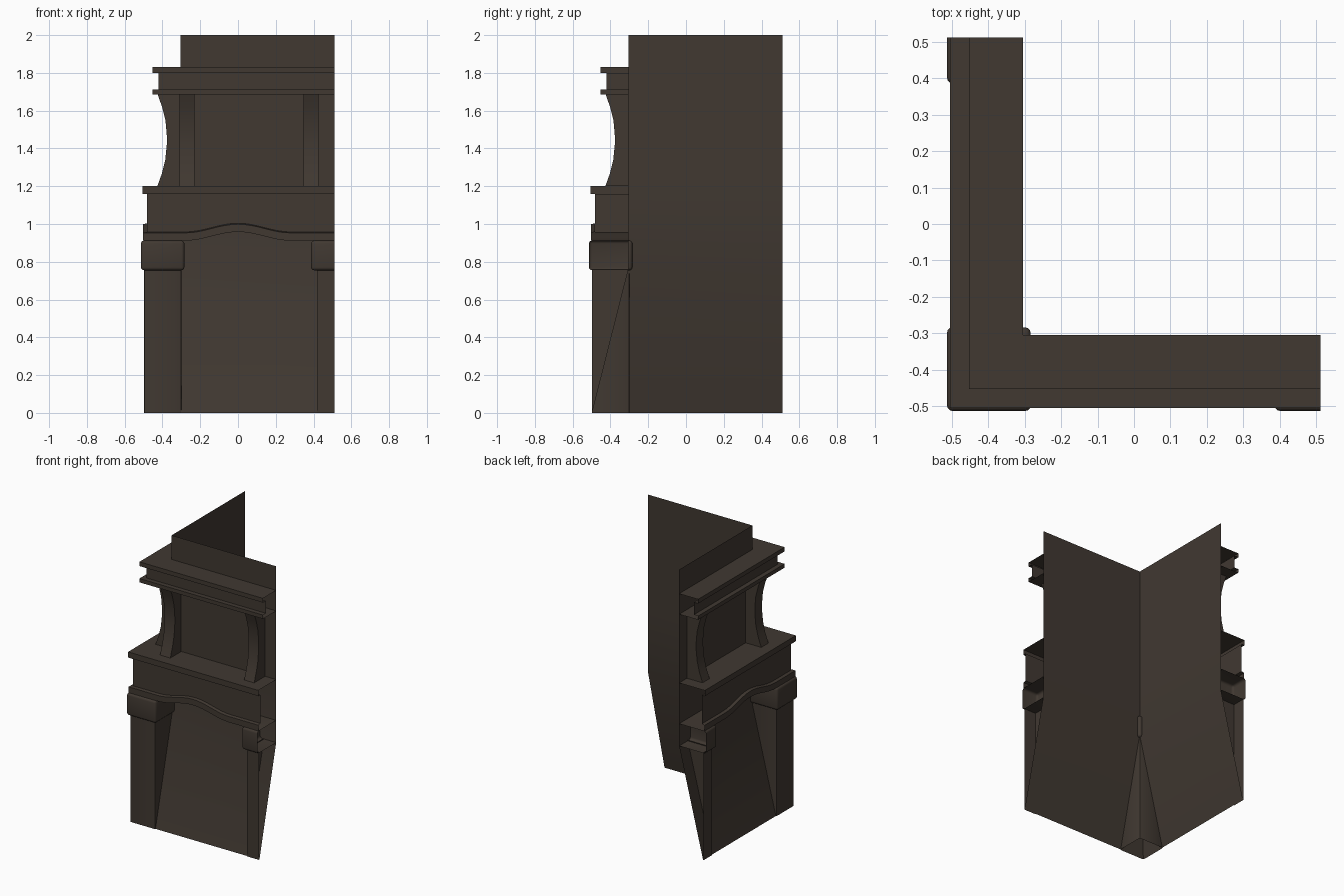
import bpy, bmesh, math

if "Cube" in bpy.data.objects:
    bpy.data.objects.remove(bpy.data.objects["Cube"])

END = 0.512      # open ends of both legs
WALL = -0.305    # plane of the wall

stone = bpy.data.materials.new("dark_brown_stone")
stone.diffuse_color = (0.052, 0.040, 0.031, 1)
stone.use_nodes = True
stone.node_tree.nodes["Principled BSDF"].inputs["Base Color"].default_value = stone.diffuse_color


def finish(name, bm):
    bmesh.ops.remove_doubles(bm, verts=bm.verts, dist=0.0005)
    me = bpy.data.meshes.new(name)
    bm.to_mesh(me)
    bm.free()
    ob = bpy.data.objects.new(name, me)
    bpy.context.collection.objects.link(ob)
    me.materials.append(stone)
    bpy.context.view_layer.objects.active = ob
    ob.select_set(True)
    bpy.ops.object.shade_smooth_by_angle(angle=math.radians(35))
    ob.select_set(False)
    return ob


def add_swapped(bm):
    """Copy the front leg onto the left leg by swapping x and y."""
    dup = bmesh.ops.duplicate(bm, geom=bm.verts[:] + bm.edges[:] + bm.faces[:])["geom"]
    for g in dup:
        if isinstance(g, bmesh.types.BMVert):
            g.co.x, g.co.y = g.co.y, g.co.x
    bmesh.ops.reverse_faces(bm, faces=[g for g in dup if isinstance(g, bmesh.types.BMFace)])


def arch(x):
    return 0.046 * (0.5 + 0.5 * math.cos(math.pi * x / 0.28)) if abs(x) < 0.28 else 0


def sweep(name, profile, arched=()):
    """Run a profile of (offset, z), top to bottom, round the mitred corner."""
    bm = bmesh.new()
    stations = [-0.28 + 0.035 * i for i in range(17)] if arched else []
    rows = []
    for i, (p, z) in enumerate(profile):
        xs = [p] + stations + [END]
        rows.append([bm.verts.new((x, p, z + (arch(x) if i in arched else 0))) for x in xs])
    for a, b in zip(rows, rows[1:]):
        for j in range(len(a) - 1):
            bm.faces.new((a[j], b[j], b[j + 1], a[j + 1]))
    add_swapped(bm)
    return finish(name, bm)


def box(bm, lo, hi):
    vs = bmesh.ops.create_cube(bm, size=1)["verts"]
    for v in vs:
        for k in range(3):
            v.co[k] = (lo[k] + hi[k]) / 2 + v.co[k] * (hi[k] - lo[k])


def drop_faces(bm, test):
    gone = [f for f in bm.faces if test(f.calc_center_median(), f.normal)]
    bmesh.ops.delete(bm, geom=gone, context='FACES')


# Wall: upright above, sloping outwards below
sweep("wall", [(WALL, 2.0), (WALL, 1.2), (WALL, 0.755), (-0.492, 0)])

# Cornice with two fillets
sweep("cornice", [(WALL, 1.83), (-0.453, 1.83), (-0.453, 1.80), (-0.42, 1.80),
                  (-0.42, 1.712), (-0.453, 1.712), (-0.453, 1.685), (WALL, 1.685)])

# Mantel shelf, frieze and arched trim
sweep("mantel", [(WALL, 1.2), (-0.505, 1.2), (-0.505, 1.16), (-0.482, 1.16),
                 (-0.482, 0.958), (-0.503, 0.953), (-0.503, 0.912), (WALL, 0.912)],
      arched=(4, 5, 6, 7))

# Curved brackets between shelf and cornice
curve = [(-0.427, 1.2), (-0.402, 1.27), (-0.385, 1.34), (-0.377, 1.42), (-0.377, 1.47),
         (-0.384, 1.55), (-0.402, 1.62), (-0.425, 1.685)]
side = [(WALL, 1.2)] + curve + [(WALL, 1.685)]
bm = bmesh.new()
for x0, x1 in ((-0.31, -0.23), (0.347, 0.425)):
    a = [bm.verts.new((x0, y, z)) for y, z in side]
    b = [bm.verts.new((x1, y, z)) for y, z in side]
    bm.faces.new(a[::-1])
    bm.faces.new(b)
    for i in range(1, len(side) - 2):
        bm.faces.new((a[i], b[i], b[i + 1], a[i + 1]))
bm.normal_update()
add_swapped(bm)
finish("brackets", bm)

# Corner pillar, softened upright edges, open top and bottom
bm = bmesh.new()
box(bm, (-0.497, -0.497, 0), (-0.3, -0.3, 0.76))
bm.normal_update()
drop_faces(bm, lambda c, n: abs(n.z) > 0.9)
up = [e for e in bm.edges if abs(e.verts[0].co.z - e.verts[1].co.z) > 0.5]
bmesh.ops.bevel(bm, geom=up, offset=0.01, segments=2, profile=0.5, affect='EDGES')
finish("corner_pillar", bm)

# Half pillars at the ends, their sides meeting the sloping wall
bm = bmesh.new()
s0, s1, top_back = [bm.verts.new(c) for c in
                    ((0.417, -0.497, 0), (0.417, -0.497, 0.76), (0.417, WALL, 0.76))]
e0, e1 = bm.verts.new((END, -0.497, 0)), bm.verts.new((END, -0.497, 0.76))
bm.faces.new((s0, e0, e1, s1))
bm.faces.new((s0, s1, top_back))
add_swapped(bm)
finish("end_pillars", bm)

# Rounded capital on the corner pillar
bm = bmesh.new()
box(bm, (-0.514, -0.514, 0.755), (-0.284, -0.284, 0.912))
bmesh.ops.bevel(bm, geom=bm.edges[:], offset=0.016, segments=3, profile=0.5, affect='EDGES')
finish("corner_capital", bm)

# Half capitals at the ends
bm = bmesh.new()
box(bm, (0.387, -0.514, 0.755), (END, WALL, 0.912))
bm.normal_update()
drop_faces(bm, lambda c, n: n.x > 0.9 or n.y > 0.9)
edges = [e for e in bm.edges if len(e.link_faces) == 2]
bmesh.ops.bevel(bm, geom=edges, offset=0.016, segments=3, profile=0.5, affect='EDGES')
add_swapped(bm)
finish("end_capitals", bm)
